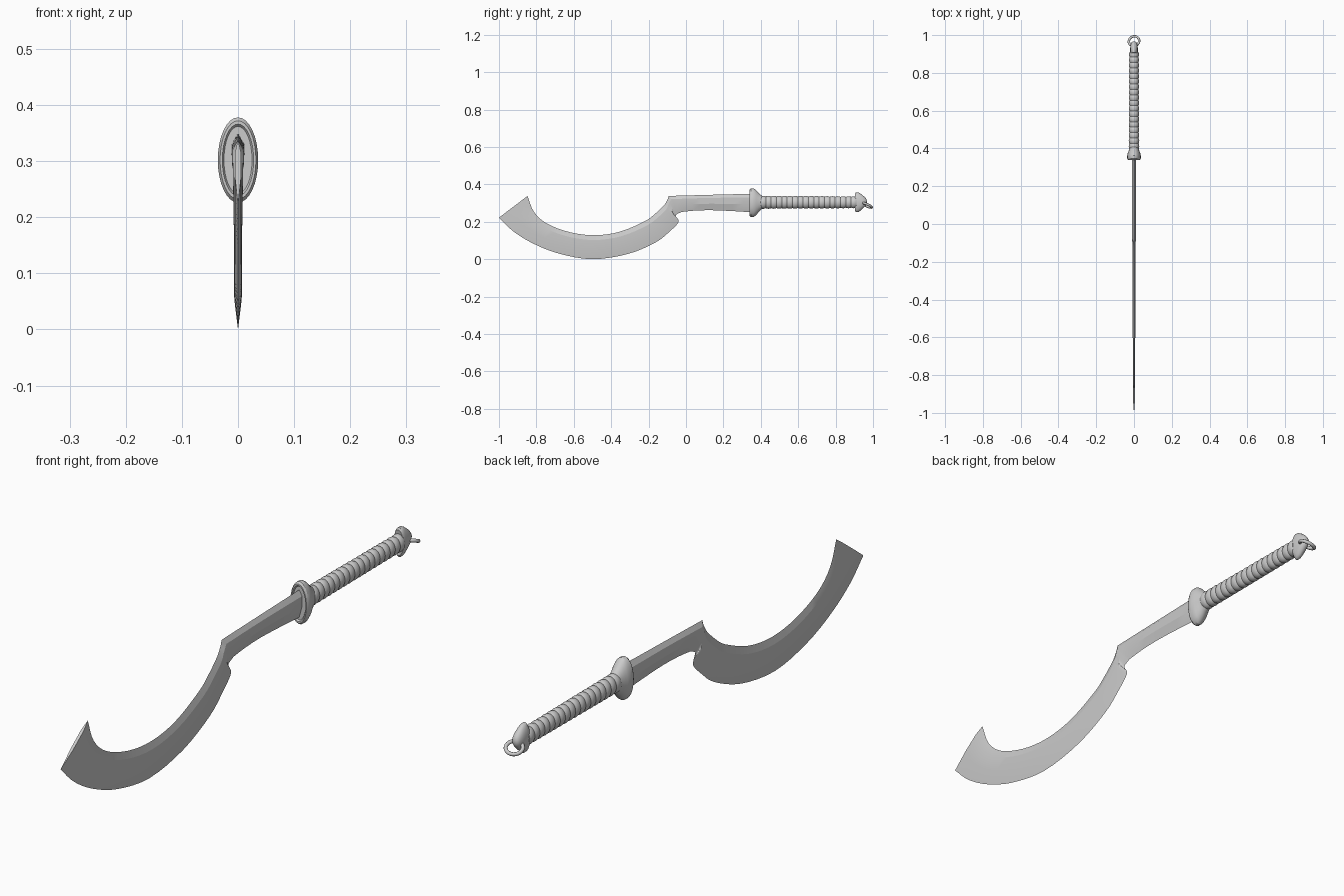
import bpy, bmesh
from math import sin, cos, pi, radians
from mathutils import Vector

if "Cube" in bpy.data.objects:
    bpy.data.objects.remove(bpy.data.objects["Cube"])


def finish(name, bm, angle=30):
    bmesh.ops.recalc_face_normals(bm, faces=bm.faces)
    me = bpy.data.meshes.new(name)
    bm.to_mesh(me)
    bm.free()
    ob = bpy.data.objects.new(name, me)
    bpy.context.collection.objects.link(ob)
    bpy.ops.object.select_all(action='DESELECT')
    ob.select_set(True)
    bpy.context.view_layer.objects.active = ob
    bpy.ops.object.shade_smooth_by_angle(angle=radians(angle))
    return ob


def skin(name, rings, angle=30):
    """Join closed point rings and cap both ends."""
    bm = bmesh.new()
    vs = [[bm.verts.new(p) for p in r] for r in rings]
    n = len(vs[0])
    for a, b in zip(vs, vs[1:]):
        for i in range(n):
            j = (i + 1) % n
            bm.faces.new((a[i], a[j], b[j], b[i]))
    bm.faces.new(vs[0])
    bm.faces.new(vs[-1])
    return finish(name, bm, angle)


def ellipses(sections, n=24):
    """Sections are (y, centre z, half width x, half height z)."""
    return [[(rx * cos(2 * pi * i / n), y, cz + rz * sin(2 * pi * i / n))
             for i in range(n)] for y, cz, rx, rz in sections]


def spline(pts, steps):
    """Catmull-Rom through the points."""
    p = [Vector(q) for q in pts]
    p = [2 * p[0] - p[1]] + p + [2 * p[-1] - p[-2]]
    out = []
    for a, b, c, d in zip(p, p[1:], p[2:], p[3:]):
        for k in range(steps):
            t = k / steps
            out.append(0.5 * (2 * b + (c - a) * t + (2 * a - 5 * b + 4 * c - d) * t * t
                              + (3 * b - a - 3 * c + d) * t ** 3))
    return out + [p[-2]]


# Blade stations: spine y, spine z, edge y, edge z, half thickness
shank = [(.36, .350, .36, .250, .0115), (.25, .347, .25, .257, .011),
         (.13, .344, .13, .262, .0105), (.02, .341, .04, .259, .010),
         (-.092, .338, -.025, .252, .0095)]
sickle = [(-.092, .338, -.025, .252, .0095), (-.098, .320, -.052, .238, .0095),
          (-.106, .305, -.052, .224, .009), (-.116, .290, -.041, .211, .009),
          (-.130, .275, -.043, .192, .0085), (-.165, .243, -.085, .150, .008),
          (-.22, .203, -.16, .091, .0075), (-.353, .147, -.31, .028, .007),
          (-.487, .128, -.50, .000, .007), (-.62, .144, -.68, .030, .0065),
          (-.743, .190, -.82, .085, .006), (-.813, .253, -.925, .150, .006),
          (-.847, .338, -1.0, .222, .0055)]


def section(s):
    a, b, w = Vector((0, s[0], s[1])), Vector((0, s[2], s[3])), s[4]
    ridge = [(.2, w), (.58, w * .95)]
    right = [a.lerp(b, t) + Vector((x, 0, 0)) for t, x in ridge]
    left = [a.lerp(b, t) - Vector((x, 0, 0)) for t, x in reversed(ridge)]
    return [a] + right + [b] + left


stations = spline(shank, 2)[:-1] + spline(sickle, 4)
skin("blade", [section(s) for s in stations], 14)

# Oval guard with a stepped front face
skin("guard", ellipses([
    (.345, .302, .020, .048), (.345, .302, .025, .060), (.340, .302, .028, .064),
    (.340, .302, .032, .070), (.347, .302, .036, .076), (.362, .302, .036, .076),
    (.375, .302, .033, .067), (.388, .303, .028, .052), (.400, .304, .025, .040),
    (.412, .304, .022, .032)], 32))

# Wrapped grip: a row of rounded bands
grip = []
bands, y0, y1 = 18, .398, .912
step = (y1 - y0) / bands
for k in range(bands):
    f = k / (bands - 1)
    for t, bump in ((0, 0), (.2, .0025), (.5, .0035), (.8, .0025)):
        grip.append((y0 + (k + t) * step, .304, .0245 - .002 * f + bump,
                     .0315 - .003 * f + bump))
grip.append((y1, .304, .022, .028))
skin("grip", ellipses(grip), 40)

# Mushroom pommel, tall and narrow
skin("pommel", ellipses([
    (.906, .304, .017, .034), (.904, .304, .019, .046), (.908, .304, .020, .053),
    (.920, .304, .020, .053), (.932, .305, .020, .046), (.944, .306, .019, .036),
    (.956, .307, .016, .025), (.964, .307, .011, .015), (.967, .307, .004, .005)]), 40)

# Hanging ring through the pommel
bpy.ops.mesh.primitive_torus_add(
    major_radius=.028, minor_radius=.0065, major_segments=28, minor_segments=10,
    location=(0, .968, .288), rotation=(radians(-23), radians(-12), 0))
ring = bpy.context.object
ring.name = "pommel_ring"
bpy.ops.object.shade_smooth_by_angle(angle=radians(40))
